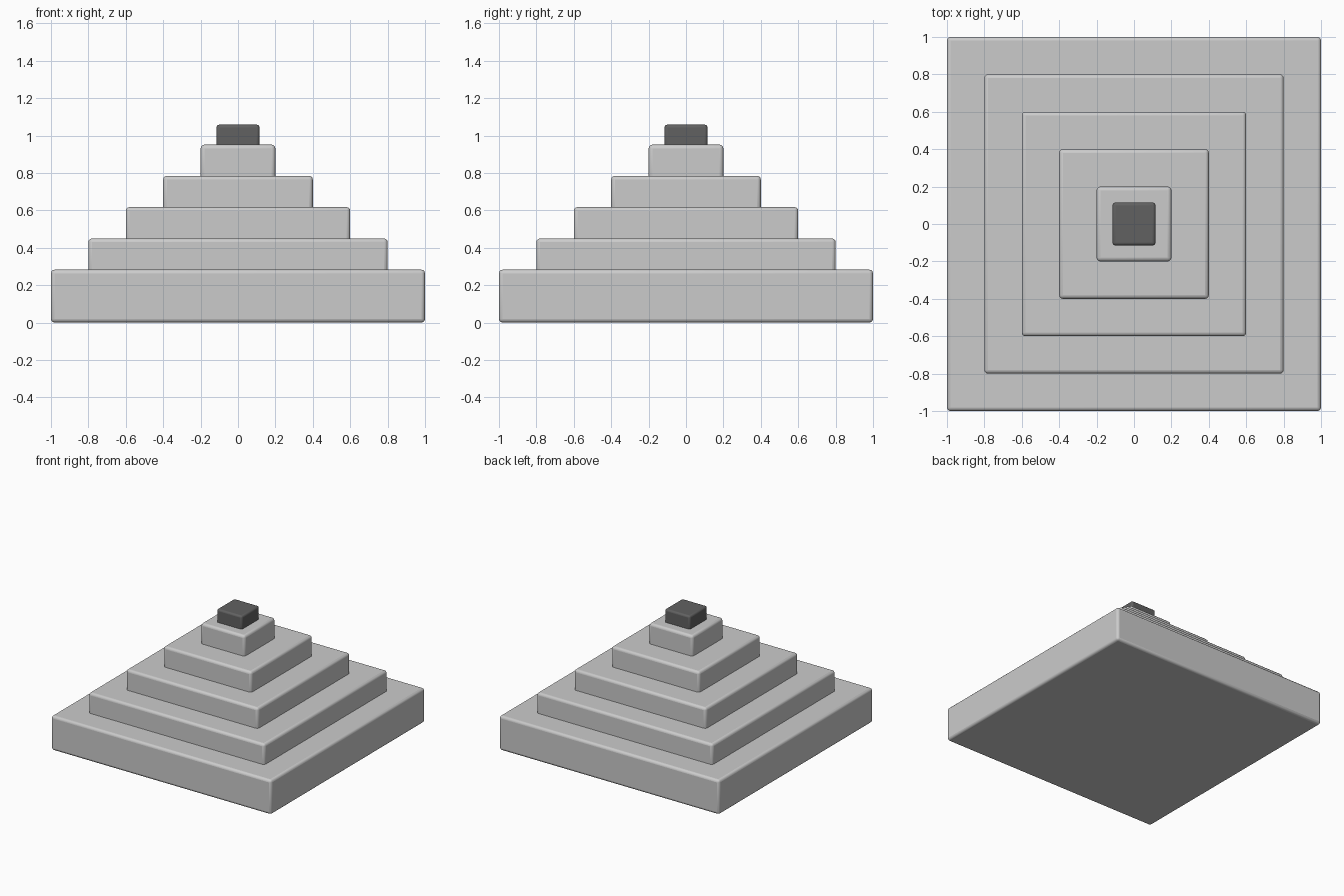
import bpy

if "Cube" in bpy.data.objects:
    bpy.data.objects.remove(bpy.data.objects["Cube"])

BEVEL = 0.02
STEP = 0.167


def block(name, half, bottom, top, bevel=BEVEL):
    bpy.ops.mesh.primitive_cube_add(size=1, location=(0, 0, (bottom + top) / 2))
    obj = bpy.context.object
    obj.name = name
    obj.scale = (2 * half, 2 * half, top - bottom)
    bpy.ops.object.transform_apply(location=False, rotation=False, scale=True)
    mod = obj.modifiers.new("rounded_edges", 'BEVEL')
    mod.width = bevel
    mod.segments = 3
    bpy.ops.object.shade_smooth_by_angle()
    return obj


# Five stacked tiers, each sunk into the one below
for i in range(5):
    top = 0.283 + STEP * i
    block(f"tier_{i + 1}", 1 - 0.2 * i, 0 if i == 0 else top - STEP - 0.05, top)

# Dark capstone
cap = block("capstone", 0.115, 0.92, 1.058, 0.015)
dark = bpy.data.materials.new("dark_stone")
dark.diffuse_color = (0.12, 0.12, 0.12, 1)
dark.use_nodes = True
dark.node_tree.nodes["Principled BSDF"].inputs["Base Color"].default_value = dark.diffuse_color
cap.data.materials.append(dark)
